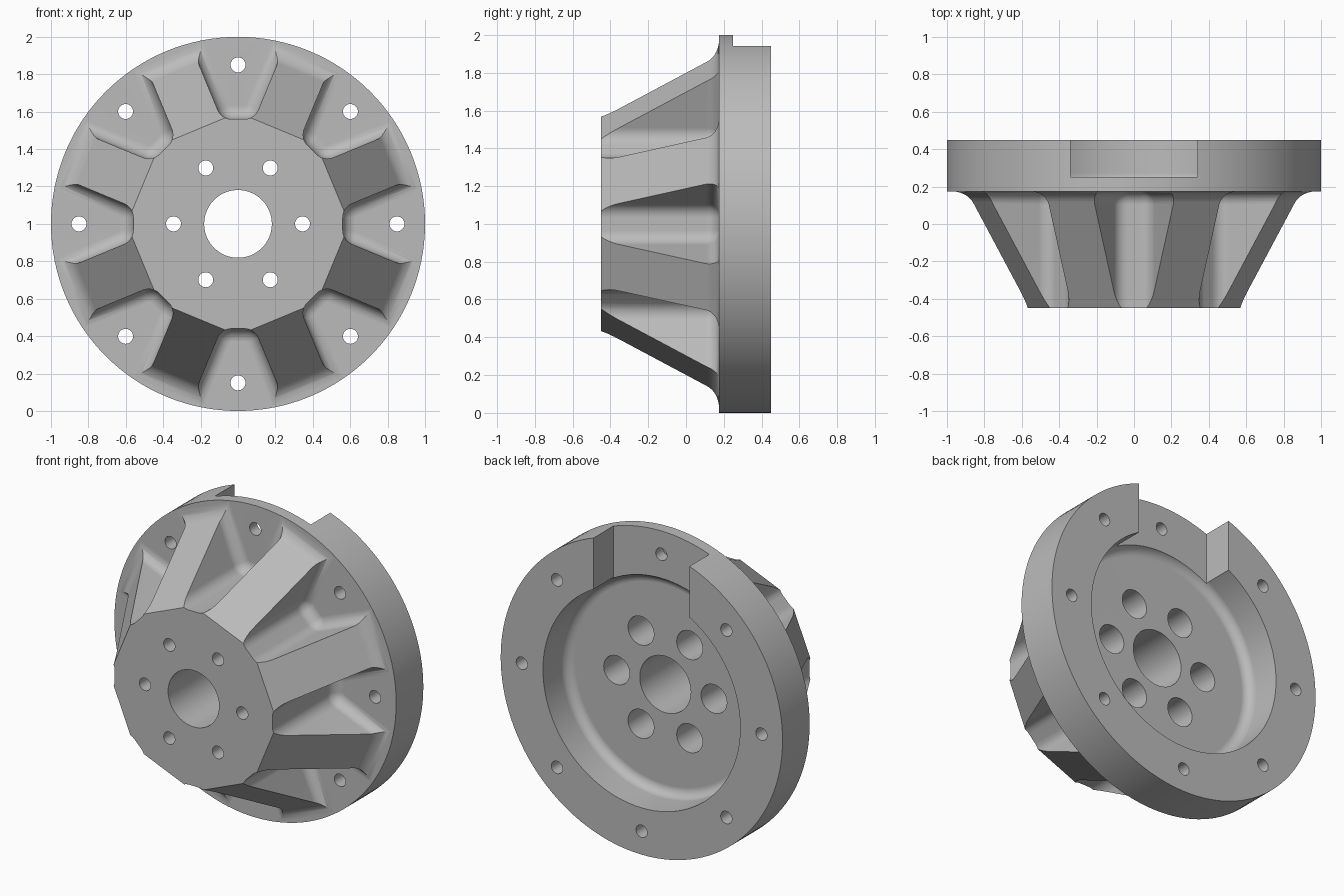
import bpy, bmesh
from math import sin, cos, tan, pi, radians

cube = bpy.data.objects.get("Cube")
if cube:
    bpy.data.objects.remove(cube)

FRONT, FLANGE, BACK = -0.45, 0.175, 0.45
HALF = radians(22.5)

grey = bpy.data.materials.new("machined_grey")
grey.use_nodes = True
grey.diffuse_color = (0.5, 0.5, 0.5, 1)
grey.node_tree.nodes["Principled BSDF"].inputs["Base Color"].default_value = (0.5, 0.5, 0.5, 1)


def loft(name, layers):
    """Solid through matching (x, z) outlines placed along y."""
    bm = bmesh.new()
    rings = [[bm.verts.new((x, y, z + 1)) for x, z in pts] for y, pts in layers]
    n = len(rings[0])
    for a, b in zip(rings, rings[1:]):
        for i in range(n):
            j = (i + 1) % n
            bm.faces.new((a[i], a[j], b[j], b[i]))
    bm.faces.new(rings[0])
    bm.faces.new(rings[-1][::-1])
    bmesh.ops.recalc_face_normals(bm, faces=bm.faces)
    mesh = bpy.data.meshes.new(name)
    bm.to_mesh(mesh)
    bm.free()
    mesh.materials.append(grey)
    ob = bpy.data.objects.new(name, mesh)
    bpy.context.collection.objects.link(ob)
    return ob


def circle(r, n=96, cx=0, cz=0, start=0):
    return [(cx + r * cos(start + 2 * pi * i / n), cz + r * sin(start + 2 * pi * i / n))
            for i in range(n)]


def octagon(apothem):
    return circle(apothem / cos(HALF), 8)


def spokes(d):
    """Eight parallel-sided spokes with rounded pocket corners, grown by d."""
    width, flat, corner = 0.133, 0.56, 0.08
    cu = (flat + corner - (width + corner) * sin(HALF)) / cos(HALF)
    arc = [(1.2, width + d)]
    for i in range(7):
        a = radians(-90 - 67.5 * i / 6)
        arc.append((cu + (corner - d) * cos(a), width + corner + (corner - d) * sin(a)))
    spoke = [(u, -t) for u, t in reversed(arc)] + arc
    pts = []
    for k in range(8):
        f = HALF + k * pi / 4
        pts += [(u * cos(f) - t * sin(f), u * sin(f) + t * cos(f)) for u, t in spoke]
    return pts


def boolean(target, tool, operation):
    mod = target.modifiers.new(operation.lower(), 'BOOLEAN')
    mod.operation, mod.object, mod.solver = operation, tool, 'EXACT'
    bpy.context.view_layer.objects.active = target
    bpy.ops.object.modifier_apply(modifier=mod.name)
    bpy.data.objects.remove(tool)


# Star-shaped hub, its pocket walls filleted into the flange
r = 0.07
layers = [(FRONT, spokes(0))]
for i in range(7):
    a = i * pi / 12
    layers.append((FLANGE - r + r * sin(a), spokes(r * (1 - cos(a)))))
layers.append((FLANGE + 0.02, spokes(r)))
hub = loft("wheel_hub", layers)

# Tapered octagonal envelope with a flared foot
slope, r = tan(radians(30)), 0.11
base = 0.55 + slope * (FLANGE - FRONT)
foot = base + r * tan(radians(30))
layers = [(FRONT, octagon(0.55))]
for i in range(7):
    a = radians(30 + 10 * i)
    layers.append((FLANGE - r + r * sin(a), octagon(foot - r * cos(a))))
layers.append((FLANGE + 0.02, octagon(foot)))
boolean(hub, loft("taper", layers), 'INTERSECT')

# Flange disc
boolean(hub, loft("flange", [(FLANGE, circle(1, 128)), (BACK, circle(1, 128))]), 'UNION')

# Rear recess with a rounded floor edge
floor, r = 0.21, 0.06
layers = []
for i in range(7):
    a = i * pi / 12
    layers.append((floor + r - r * cos(a), circle(0.7 - r + r * sin(a))))
layers.append((0.6, circle(0.7)))
boolean(hub, loft("recess", layers), 'DIFFERENCE')

# Rim notch at the top of the rear side
box = [(-0.34, 0.5), (0.34, 0.5), (0.34, 1.2), (-0.34, 1.2)]
boolean(hub, loft("notch", [(0.25, box), (0.6, box)]), 'DIFFERENCE')

# Centre bore
boolean(hub, loft("bore", [(-0.6, circle(0.181, 64)), (0.6, circle(0.181, 64))]), 'DIFFERENCE')

# Counterbored mounting holes around the bore
for k in range(6):
    x, z = 0.345 * cos(k * pi / 3), 0.345 * sin(k * pi / 3)
    small, large = circle(0.04, 32, x, z), circle(0.092, 32, x, z)
    boolean(hub, loft("mount_hole", [(-0.6, small), (-0.27, small), (-0.27, large), (0.6, large)]),
            'DIFFERENCE')

# Bolt holes through the flange
for k in range(8):
    hole = circle(0.04, 32, 0.85 * cos(k * pi / 4), 0.85 * sin(k * pi / 4))
    boolean(hub, loft("bolt_hole", [(0, hole), (0.6, hole)]), 'DIFFERENCE')

# Smooth fillets, crisp edges
bpy.ops.object.select_all(action='DESELECT')
hub.select_set(True)
bpy.context.view_layer.objects.active = hub
bpy.ops.object.shade_smooth_by_angle(angle=radians(30))
weighted = hub.modifiers.new("weighted_normals", 'WEIGHTED_NORMAL')
weighted.keep_sharp = True
